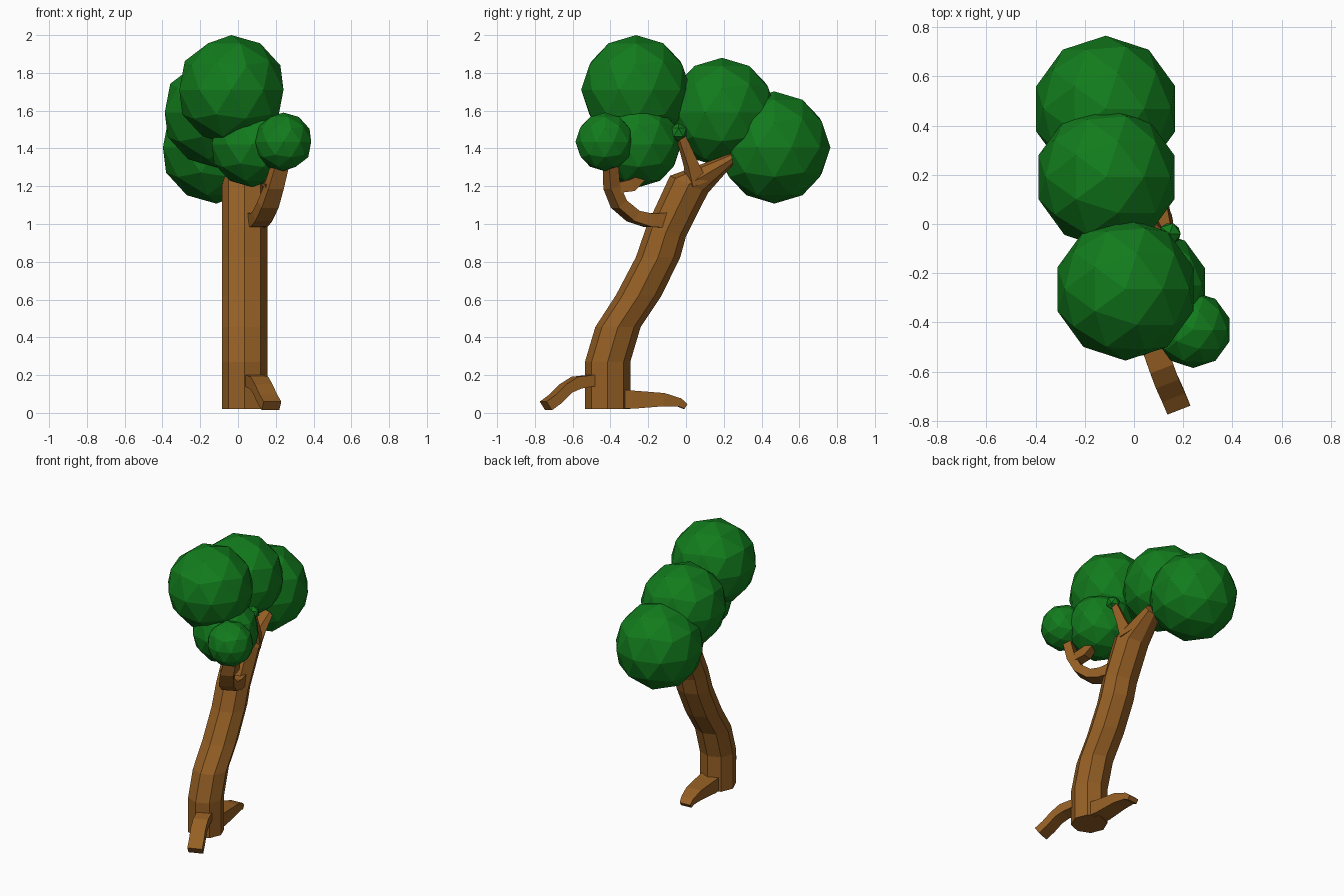
import bpy, bmesh, math
from mathutils import Vector

if "Cube" in bpy.data.objects:
    bpy.data.objects.remove(bpy.data.objects["Cube"])


def material(name, color):
    m = bpy.data.materials.new(name)
    m.diffuse_color = color
    m.use_nodes = True
    m.node_tree.nodes["Principled BSDF"].inputs["Base Color"].default_value = m.diffuse_color
    return m


bark = material("bark", (0.30, 0.115, 0.018, 1))
leaf = material("leaf", (0.006, 0.20, 0.012, 1))


def loft(name, rings):
    """Skin a list of equal-sized vertex rings and cap both ends."""
    bm = bmesh.new()
    loops = [[bm.verts.new(p) for p in ring] for ring in rings]
    n = len(loops[0])
    for a, b in zip(loops, loops[1:]):
        for i in range(n):
            j = (i + 1) % n
            bm.faces.new((a[i], a[j], b[j], b[i]))
    bm.faces.new(loops[0])
    bm.faces.new(loops[-1])
    bmesh.ops.recalc_face_normals(bm, faces=bm.faces)
    me = bpy.data.meshes.new(name)
    bm.to_mesh(me)
    bm.free()
    me.materials.append(bark)
    ob = bpy.data.objects.new(name, me)
    bpy.context.collection.objects.link(ob)


def limb(name, path):
    """Box-section limb; each path entry is x, y, z, width, thickness."""
    pts = [Vector(p[:3]) for p in path]
    whole = pts[-1] - pts[0]
    side = Vector((abs(whole.y), -whole.x * math.copysign(1, whole.y), 0)).normalized()
    rings = []
    for i, p in enumerate(pts):
        tangent = pts[min(i + 1, len(pts) - 1)] - pts[max(i - 1, 0)]
        up = side.cross(tangent).normalized()
        w, t = path[i][3] / 2, path[i][4] / 2
        rings.append([p + side * w * a + up * t * b
                      for a, b in ((1, 1), (-1, 1), (-1, -1), (1, -1))])
    loft(name, rings)


# Trunk: octagonal rings given by front y, z, back y, z, centre x, x radius
trunk = [(-.535, .02, -.295, .02, .035, .12), (-.535, .27, -.295, .27, .035, .12),
         (-.48, .455, -.24, .455, .035, .12), (-.37, .625, -.13, .62, .035, .12),
         (-.265, .825, -.03, .825, .035, .12), (-.21, .985, 0, .935, .035, .12),
         (-.085, 1.255, .116, 1.164, .035, .12), (.24, 1.375, .25, 1.315, .035, .07)]
rings = []
for fy, fz, by, bz, cx, r in trunk:
    ring = []
    for k in range(8):
        c, s = math.cos(k * math.pi / 4), math.sin(k * math.pi / 4)
        ring.append((cx + r * c, (fy + by) / 2 + (by - fy) / 2 * s,
                     (fz + bz) / 2 + (bz - fz) / 2 * s))
    rings.append(ring)
loft("trunk", rings)

# Roots
limb("front_root", [(.06, -.44, .165, .10, .06), (.085, -.51, .17, .10, .06),
                    (.11, -.58, .16, .10, .065), (.13, -.635, .13, .10, .055),
                    (.155, -.69, .075, .10, .055), (.177, -.742, .037, .10, .055)])
limb("back_root", [(.035, -.36, .075, .14, .10), (.03, -.28, .07, .13, .095),
                   (.02, -.12, .07, .11, .07), (.01, -.035, .055, .09, .045),
                   (.005, -.003, .034, .08, .03)])

# Branches
limb("front_branch", [(.09, -.12, 1.02, .10, .08), (.11, -.20, 1.02, .10, .07),
                      (.13, -.28, 1.042, .10, .062), (.16, -.355, 1.105, .10, .06),
                      (.19, -.393, 1.195, .09, .058), (.225, -.40, 1.32, .08, .055)])
limb("side_branch", [(.185, -.40, 1.185, .08, .05), (.17, -.29, 1.205, .07, .065),
                     (.14, -.20, 1.27, .05, .02)])
limb("twig", [(.10, .06, 1.21, .08, .09), (.12, .025, 1.32, .06, .06),
              (.14, -.03, 1.47, .035, .04)])

# Foliage clumps
clumps = {"crown_front": (-.035, -.265, 1.71, .29), "crown_middle": (-.112, .19, 1.59, .29),
          "crown_back": (-.115, .468, 1.405, .297), "lower_clump": (.075, -.25, 1.42, .225),
          "side_clump": (.24, -.43, 1.435, .155), "bud": (.145, -.04, 1.485, .05)}
for name, (x, y, z, r) in clumps.items():
    bpy.ops.mesh.primitive_ico_sphere_add(subdivisions=1 if r < .1 else 2, radius=r,
                                          location=(x, y, z))
    ob = bpy.context.object
    ob.name = name
    ob.data.materials.append(leaf)
